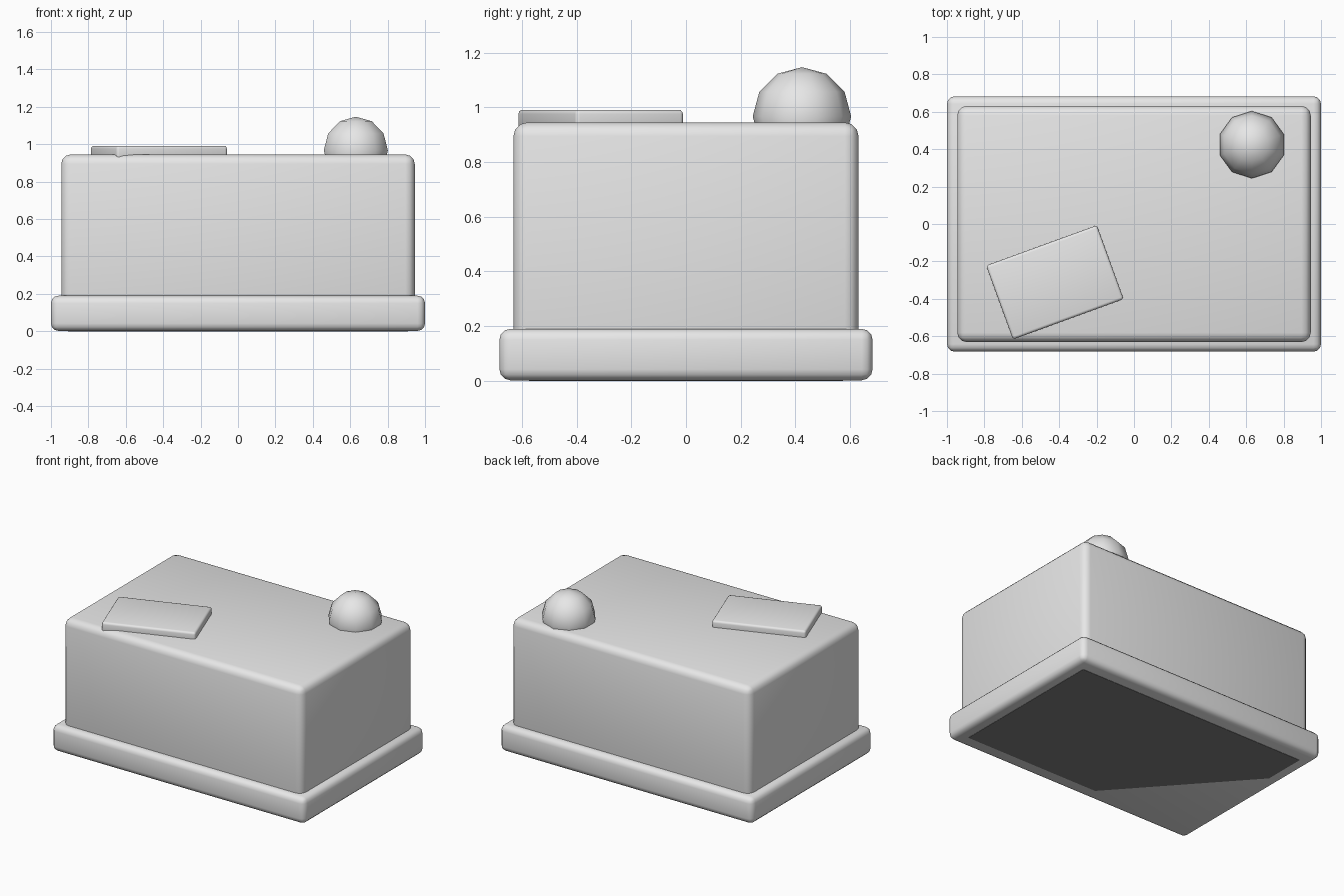
import bpy
import math

if "Cube" in bpy.data.objects:
    bpy.data.objects.remove(bpy.data.objects["Cube"])


def colour(name, value):
    mat = bpy.data.materials.new(name)
    mat.diffuse_color = (value, value, value, 1)
    mat.use_nodes = True
    mat.node_tree.nodes["Principled BSDF"].inputs["Base Color"].default_value = mat.diffuse_color
    return mat


grey = colour("light grey", 0.8)
dark = colour("dark grey", 0.22)


def finish(ob, name, mat=grey, smooth=True):
    ob.name = name
    ob.data.materials.append(mat)
    for p in ob.data.polygons:
        p.use_smooth = smooth


def rounded_box(name, size, centre, bevel, turn=0.0):
    bpy.ops.mesh.primitive_cube_add(size=1, location=centre, rotation=(0, 0, math.radians(turn)))
    ob = bpy.context.object
    for v in ob.data.vertices:
        v.co = [c * s for c, s in zip(v.co, size)]
    finish(ob, name)
    mod = ob.modifiers.new("rounded edges", 'BEVEL')
    mod.width = bevel
    mod.segments = 3
    return ob


# Wide plinth around the foot
rounded_box("base", (2.0, 1.365, 0.188), (0, 0, 0.096), 0.04)

# Main block, standing in the plinth
rounded_box("body", (1.89, 1.262, 0.925), (0, 0, 0.4825), 0.05)

# Thin turned plate lying on top
rounded_box("top_plate", (0.63, 0.42, 0.08), (-0.423, -0.312, 0.951), 0.015, 20)

# Low-poly ball sunk into the back right of the top
bpy.ops.mesh.primitive_uv_sphere_add(segments=10, ring_count=6, radius=0.18,
                                     location=(0.63, 0.424, 0.967))
finish(bpy.context.object, "knob")

# Dark sheet under the foot, with its front left corner cut away
outline = [(0.91, 0.575), (0.91, -0.575), (-0.155, -0.575), (-0.91, 0.27), (-0.91, 0.575)]
mesh = bpy.data.meshes.new("underside_sheet")
n = len(outline)
mesh.from_pydata([(x, y, z) for z in (0.0, 0.004) for x, y in outline], [],
                 [list(range(n)), list(range(2 * n - 1, n - 1, -1))]
                 + [(i, i + n, (i + 1) % n + n, (i + 1) % n) for i in range(n)])
sheet = bpy.data.objects.new("underside_sheet", mesh)
bpy.context.collection.objects.link(sheet)
finish(sheet, "underside_sheet", dark, smooth=False)
